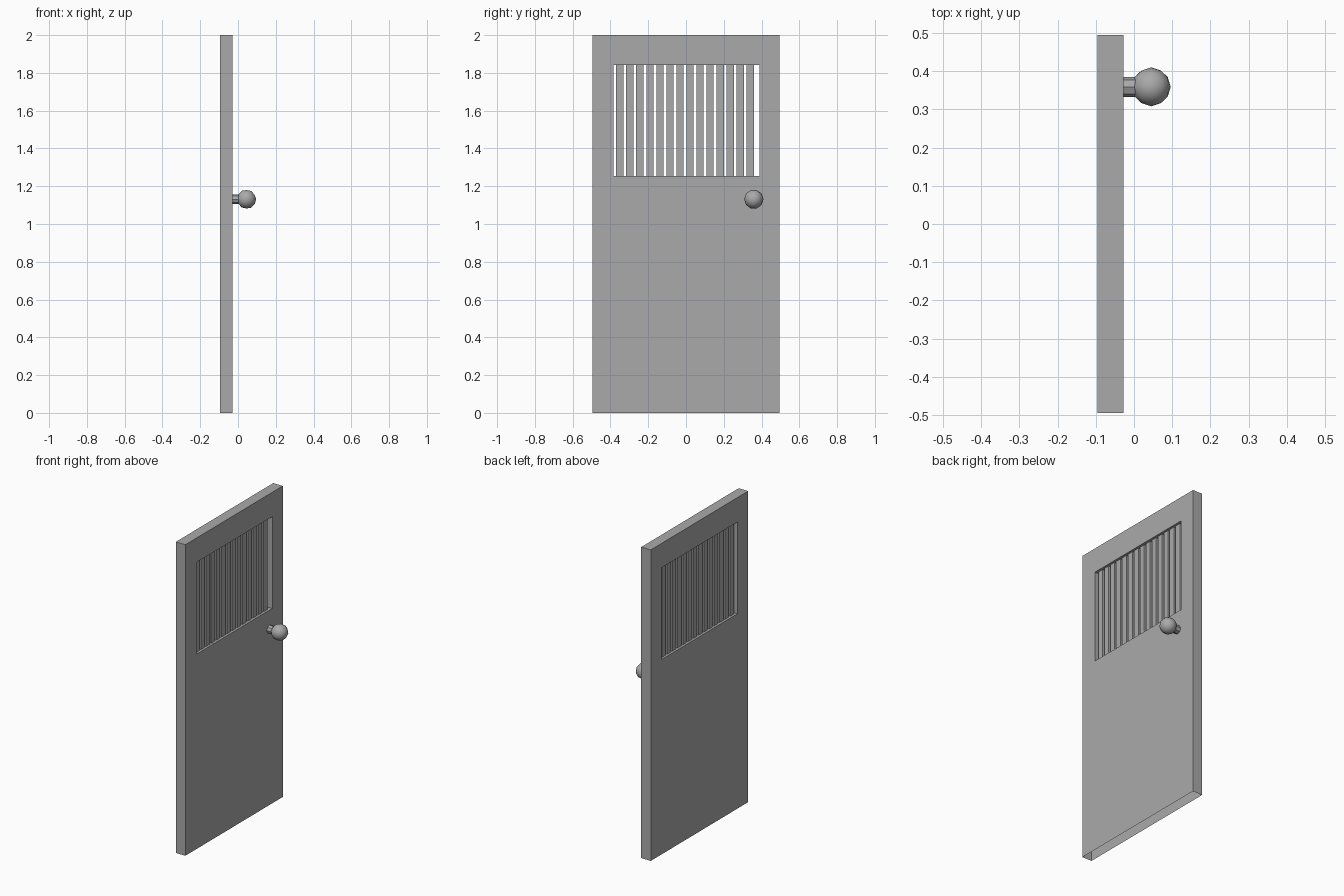
import bpy, bmesh, math

cube = bpy.data.objects.get("Cube")
if cube:
    bpy.data.objects.remove(cube, do_unlink=True)

# One plain grey for every part
grey = bpy.data.materials.new("plain grey")
grey.use_nodes = True
grey.diffuse_color = (0.4, 0.4, 0.4, 1)
grey.node_tree.nodes["Principled BSDF"].inputs["Base Color"].default_value = grey.diffuse_color

BACK, FRONT = -0.096, -0.028          # faces of the door panel along x
MID = (BACK + FRONT) / 2
HALF_WIDTH, HEIGHT = 0.495, 2.0
LEFT, RIGHT, SILL, HEAD = -0.384, 0.388, 1.253, 1.843   # window opening


def add_object(name, bm):
    bmesh.ops.recalc_face_normals(bm, faces=bm.faces)
    mesh = bpy.data.meshes.new(name)
    bm.to_mesh(mesh)
    bm.free()
    mesh.materials.append(grey)
    obj = bpy.data.objects.new(name, mesh)
    bpy.context.collection.objects.link(obj)
    return obj


def rectangle(bm, x, y0, y1, z0, z1):
    return [bm.verts.new((x, y, z)) for y, z in ((y0, z0), (y1, z0), (y1, z1), (y0, z1))]


def bridge(bm, a, b, sides=range(4)):
    for i in sides:
        j = (i + 1) % 4
        bm.faces.new((a[i], a[j], b[j], b[i]))


# Hollow door panel with a framed opening; the underside is left open
bm = bmesh.new()
outer = [rectangle(bm, x, -HALF_WIDTH, HALF_WIDTH, 0, HEIGHT) for x in (BACK, FRONT)]
inner = [rectangle(bm, x, LEFT, RIGHT, SILL, HEAD) for x in (BACK, FRONT)]
bridge(bm, outer[0], inner[0])
bridge(bm, outer[1], inner[1])
bridge(bm, inner[0], inner[1])
bridge(bm, outer[0], outer[1], (1, 2, 3))
add_object("door_panel", bm)

# Row of upright bars in the opening
BARS, FIRST, PITCH, SIZE = 14, -0.351, 0.0532, 0.038
for n in range(BARS):
    y = FIRST + n * PITCH
    bm = bmesh.new()
    ends = []
    for z in (SILL, HEAD):
        ends.append([bm.verts.new((MID + sx * SIZE / 2, y + sy * SIZE / 2, z))
                     for sx, sy in ((-1, -1), (1, -1), (1, 1), (-1, 1))])
    bridge(bm, *ends)
    add_object(f"window_bar_{n + 1}", bm)

# Eight-sided knob stem
KNOB_X, KNOB_Y, KNOB_Z, KNOB_R = 0.045, 0.359, 1.131, 0.051
bpy.ops.mesh.primitive_cylinder_add(vertices=8, radius=0.026, depth=0.04,
                                    location=(FRONT + 0.02, KNOB_Y, KNOB_Z),
                                    rotation=(0, math.pi / 2, 0))
stem = bpy.context.object
stem.name = "knob_stem"
stem.data.materials.append(grey)

# Round knob with its pole pointing out from the door
bpy.ops.mesh.primitive_ico_sphere_add(subdivisions=2, radius=KNOB_R,
                                      location=(KNOB_X, KNOB_Y, KNOB_Z),
                                      rotation=(0, math.pi / 2, 0))
knob = bpy.context.object
knob.name = "door_knob"
knob.data.materials.append(grey)
bpy.ops.object.shade_smooth_by_angle(angle=math.radians(30))
